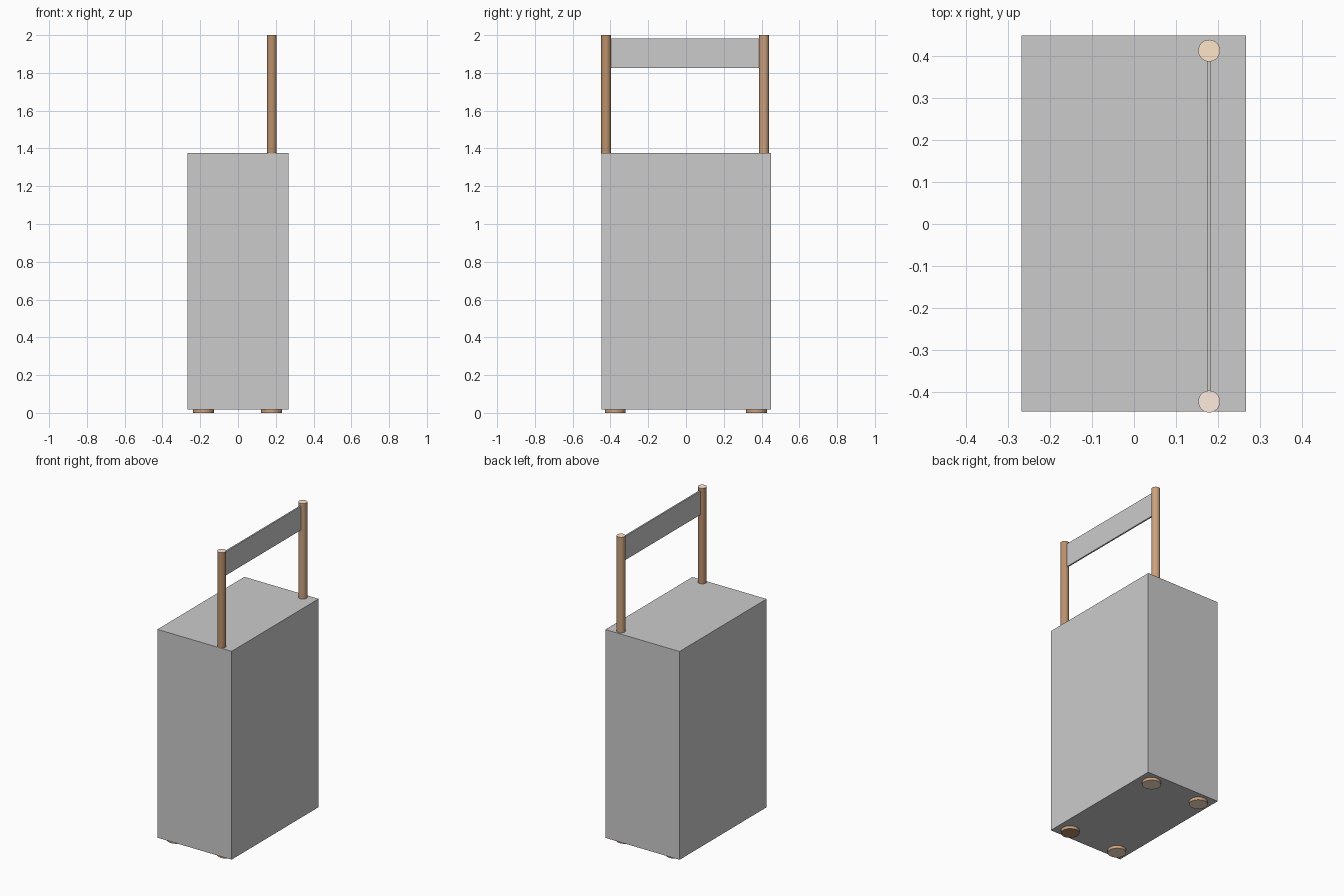
import bpy
import math

if "Cube" in bpy.data.objects:
    bpy.data.objects.remove(bpy.data.objects["Cube"])


def material(name, rgb):
    m = bpy.data.materials.new(name)
    m.diffuse_color = (*rgb, 1)
    m.use_nodes = True
    m.node_tree.nodes["Principled BSDF"].inputs["Base Color"].default_value = m.diffuse_color
    return m


bark = material("bark", (0.60, 0.36, 0.21))
dark_bark = material("dark_bark", (0.50, 0.28, 0.15))
cut_wood = material("cut_wood", (1.0, 0.79, 0.59))
pale_cut_wood = material("pale_cut_wood", (1.0, 0.83, 0.73))


def box(name, lo, hi):
    bpy.ops.mesh.primitive_cube_add(size=1, location=[(a + b) / 2 for a, b in zip(lo, hi)])
    ob = bpy.context.object
    ob.name = name
    ob.scale = [b - a for a, b in zip(lo, hi)]
    bpy.ops.object.transform_apply(location=False, rotation=False, scale=True)
    return ob


def log(name, x, y, z0, z1, radius, side, cap):
    # Upright round piece with bark sides and cut-wood ends
    bpy.ops.mesh.primitive_cylinder_add(vertices=32, radius=radius, depth=z1 - z0,
                                        location=(x, y, (z0 + z1) / 2))
    ob = bpy.context.object
    ob.name = name
    ob.data.materials.append(side)
    ob.data.materials.append(cap)
    for p in ob.data.polygons:
        p.material_index = 1 if abs(p.normal.z) > 0.9 else 0
    bpy.ops.object.shade_smooth_by_angle(angle=math.radians(40))
    return ob


# Main body
box("body", (-0.268, -0.447, 0.019), (0.267, 0.449, 1.377))

# Two posts standing on the top
log("post_front", 0.179, -0.423, 1.372, 2.0, 0.026, dark_bark, pale_cut_wood)
log("post_back", 0.179, 0.413, 1.372, 2.0, 0.026, bark, cut_wood)

# Thin panel between the posts
box("back_panel", (0.174, -0.40, 1.827), (0.184, 0.39, 1.982))

# Four low round feet
for xn, x in (("left", -0.183), ("right", 0.178)):
    for yn, y in (("front", -0.375), ("back", 0.373)):
        cap = dark_bark if (xn, yn) == ("right", "front") else cut_wood
        log(f"foot_{yn}_{xn}", x, y, 0.0, 0.021, 0.055, bark, cap)
